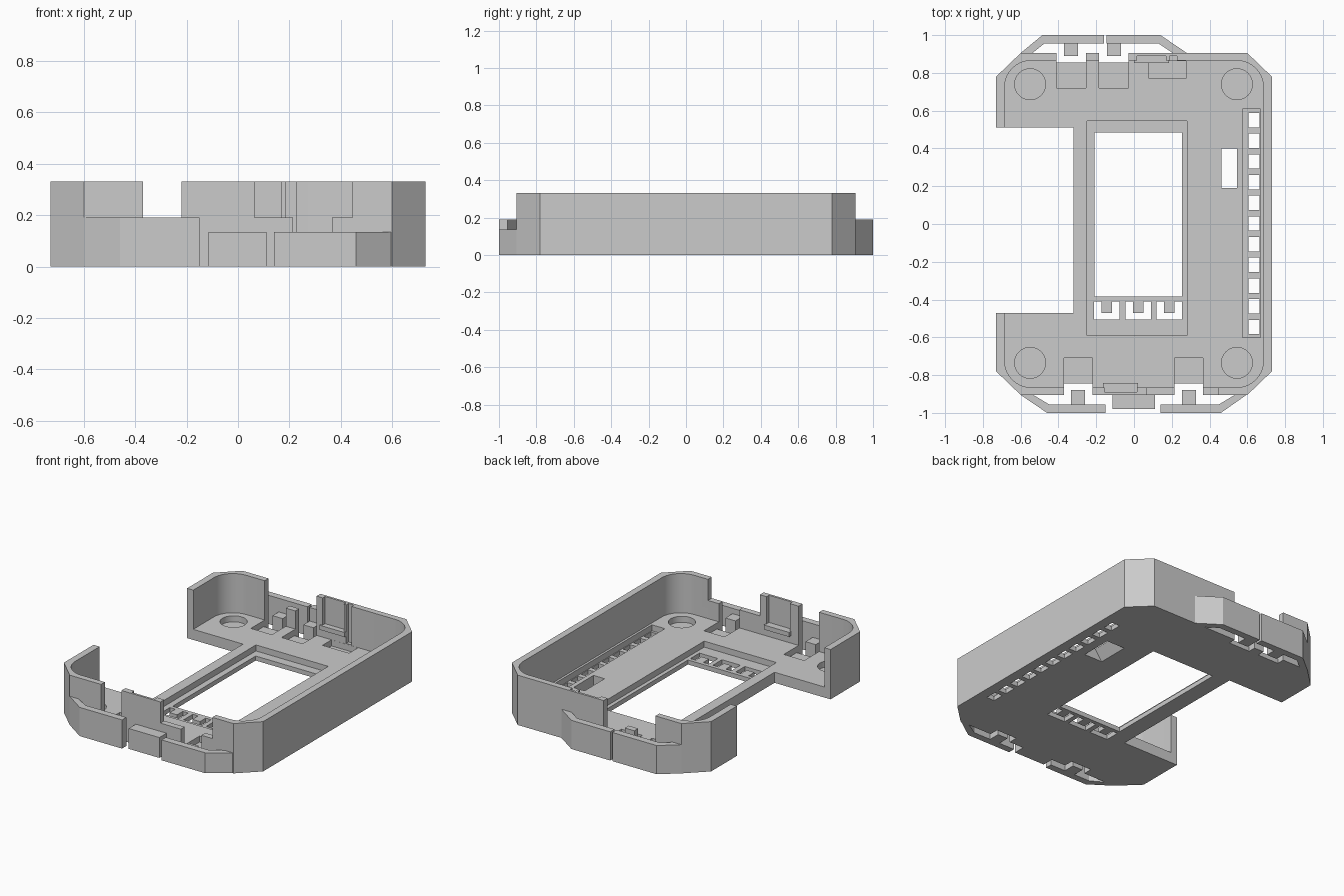
import bpy
import bmesh
from math import cos, sin, pi

cube = bpy.data.objects.get("Cube")
if cube:
    bpy.data.objects.remove(cube, do_unlink=True)

gray = bpy.data.materials.new("light_gray_plastic")
gray.use_nodes = True
gray.diffuse_color = (0.6, 0.6, 0.6, 1)
gray.node_tree.nodes["Principled BSDF"].inputs["Base Color"].default_value = (0.6, 0.6, 0.6, 1)

TOP, LOW, CLIP, FLOOR, LEDGE = 0.33, 0.19, 0.135, 0.07, 0.03
UNDER, OVER = -0.1, 0.5


def prism(name, pts, z0, z1):
    """Upright prism over a flat outline."""
    bm = bmesh.new()
    face = bm.faces.new([bm.verts.new((x, y, z0)) for x, y in pts])
    res = bmesh.ops.extrude_face_region(bm, geom=[face])
    verts = [v for v in res["geom"] if isinstance(v, bmesh.types.BMVert)]
    bmesh.ops.translate(bm, verts=verts, vec=(0, 0, z1 - z0))
    bmesh.ops.recalc_face_normals(bm, faces=bm.faces)
    mesh = bpy.data.meshes.new(name)
    bm.to_mesh(mesh)
    bm.free()
    mesh.materials.append(gray)
    obj = bpy.data.objects.new(name, mesh)
    bpy.context.collection.objects.link(obj)
    return obj


def rect(x0, x1, y0, y1):
    return [(x0, y0), (x1, y0), (x1, y1), (x0, y1)]


def rounded(hx, hy, r, n=10):
    pts = []
    for k, (sx, sy) in enumerate([(1, 1), (-1, 1), (-1, -1), (1, -1)]):
        for i in range(n + 1):
            a = (k + i / n) * pi / 2
            pts.append((sx * (hx - r) + r * cos(a), sy * (hy - r) + r * sin(a)))
    return pts


def circle(cx, cy, r, n=32):
    return [(cx + r * cos(2 * pi * i / n), cy + r * sin(2 * pi * i / n)) for i in range(n)]


def cut_with(target, cutter):
    cutter.hide_render = True
    mod = target.modifiers.new("cut", "BOOLEAN")
    mod.operation = "DIFFERENCE"
    mod.solver = "EXACT"
    mod.object = cutter
    bpy.context.view_layer.objects.active = target
    bpy.ops.object.modifier_apply(modifier=mod.name)
    bpy.data.objects.remove(cutter, do_unlink=True)


def cut(pts, z0, z1=OVER):
    cut_with(shell, prism("cutter", pts, z0, z1))


# Shell: chamfered block with one long side open, hollowed out
half = [(-0.32, 0.51), (-0.73, 0.51), (-0.73, 0.78), (-0.6, 0.905), (0.6, 0.905), (0.73, 0.78)]
lower = [(0.73, -0.78), (0.6, -0.905), (-0.6, -0.905), (-0.73, -0.78), (-0.73, -0.47), (-0.32, -0.47)]
shell = prism("case_shell", half + lower, 0, TOP)
cut(rounded(0.685, 0.865, 0.14), FLOOR)

# Screen window with its recessed ledge
cut(rect(-0.25, 0.28, -0.59, 0.545), LEDGE)
cut(rect(-0.21, 0.255, -0.385, 0.485), UNDER)

# U-shaped slots in the ledge
for x in (-0.145, 0.0225, 0.1875):
    a, t = 0.0675, 0.0275
    cut([(x - a, -0.505), (x + a, -0.505), (x + a, -0.41), (x + t, -0.41),
         (x + t, -0.47), (x - t, -0.47), (x - t, -0.41), (x - a, -0.41)], UNDER)

# Round corner sockets
for x in (-0.55, 0.545):
    for y in (-0.735, 0.74):
        cut(circle(x, y, 0.082), LEDGE)

# Row of pin holes inside a long recess
cut(rect(0.575, 0.67, -0.6, 0.61), LEDGE)
for i in range(11):
    y = 0.55 - 0.1095 * i
    cut(rect(0.607, 0.665, y - 0.038, y + 0.038), UNDER)

# Side slot, flared towards the underside
flare = prism("cutter", rect(0.485, 0.545, 0.19, 0.4), UNDER, 0.1)
for v in flare.data.vertices:
    if v.co.z < 0 and v.co.x < 0.5:
        v.co.x = 0.34
cut_with(shell, flare)

# End walls: lowered stretches, latch gaps and floor pockets
cut(rect(-0.41, -0.03, 0.86, 0.95), LOW)
cut(rect(0.065, 0.445, -0.95, -0.86), LOW)
for x0, x1 in ((-0.41, -0.255), (-0.185, -0.03)):
    cut(rect(x0, x1, 0.855, 0.95), UNDER)
    cut(rect(x0, x1, 0.72, 0.86), LEDGE)
for x0, x1 in ((-0.37, -0.22), (0.215, 0.365)):
    cut(rect(x0, x1, -0.95, -0.845), UNDER)
    cut(rect(x0, x1, -0.85, -0.71), LEDGE)
cut(rect(0.08, 0.275, 0.77, 0.864), LEDGE)

# Snap seats in the inner faces of the end walls
cut(rect(0.015, 0.17, 0.84, 0.89), 0.15)
cut(rect(0.187, 0.227, 0.84, 0.89), FLOOR + 0.005)
cut(rect(-0.155, 0.015, -0.89, -0.84), 0.15)
prism("back_snap_sill", rect(0, 0.185, 0.853, 0.88), 0.12, 0.15)
prism("front_snap_sill", rect(-0.165, 0.02, -0.88, -0.843), 0.12, 0.15)

# Latch plates standing off the end walls
prism("front_right_latch_plate", [(-0.15, -1), (-0.46, -1), (-0.6, -0.905), (-0.55, -0.895),
                                  (-0.45, -0.955), (-0.15, -0.955)], 0, LOW)
prism("front_left_latch_plate", [(0.14, -1), (0.46, -1), (0.595, -0.905), (0.55, -0.895),
                                 (0.45, -0.955), (0.14, -0.955)], 0, CLIP)
prism("front_center_block", rect(-0.115, 0.11, -0.98, -0.89), 0, CLIP)
prism("back_right_latch_plate", [(-0.16, 1), (-0.485, 1), (-0.6, 0.905), (-0.55, 0.895),
                                 (-0.475, 0.955), (-0.16, 0.955)], 0, LOW)
prism("back_left_latch_plate", [(-0.145, 1), (0.14, 1), (0.28, 0.905), (0.22, 0.895),
                                (0.13, 0.955), (-0.145, 0.955)], 0, LOW)

# Latch hooks reaching inwards from the plates
for i, x in enumerate((-0.297, 0.29)):
    prism(f"front_hook_{i + 1}", rect(x - 0.037, x + 0.037, -0.96, -0.88), 0, 0.1)
for i, x in enumerate((-0.333, -0.107)):
    prism(f"back_hook_{i + 1}", rect(x - 0.037, x + 0.037, 0.89, 0.96), 0, 0.1)

# Smooth rounded corners, sharp edges kept
bpy.ops.object.select_all(action="DESELECT")
shell.select_set(True)
bpy.context.view_layer.objects.active = shell
bpy.ops.object.shade_smooth_by_angle()
